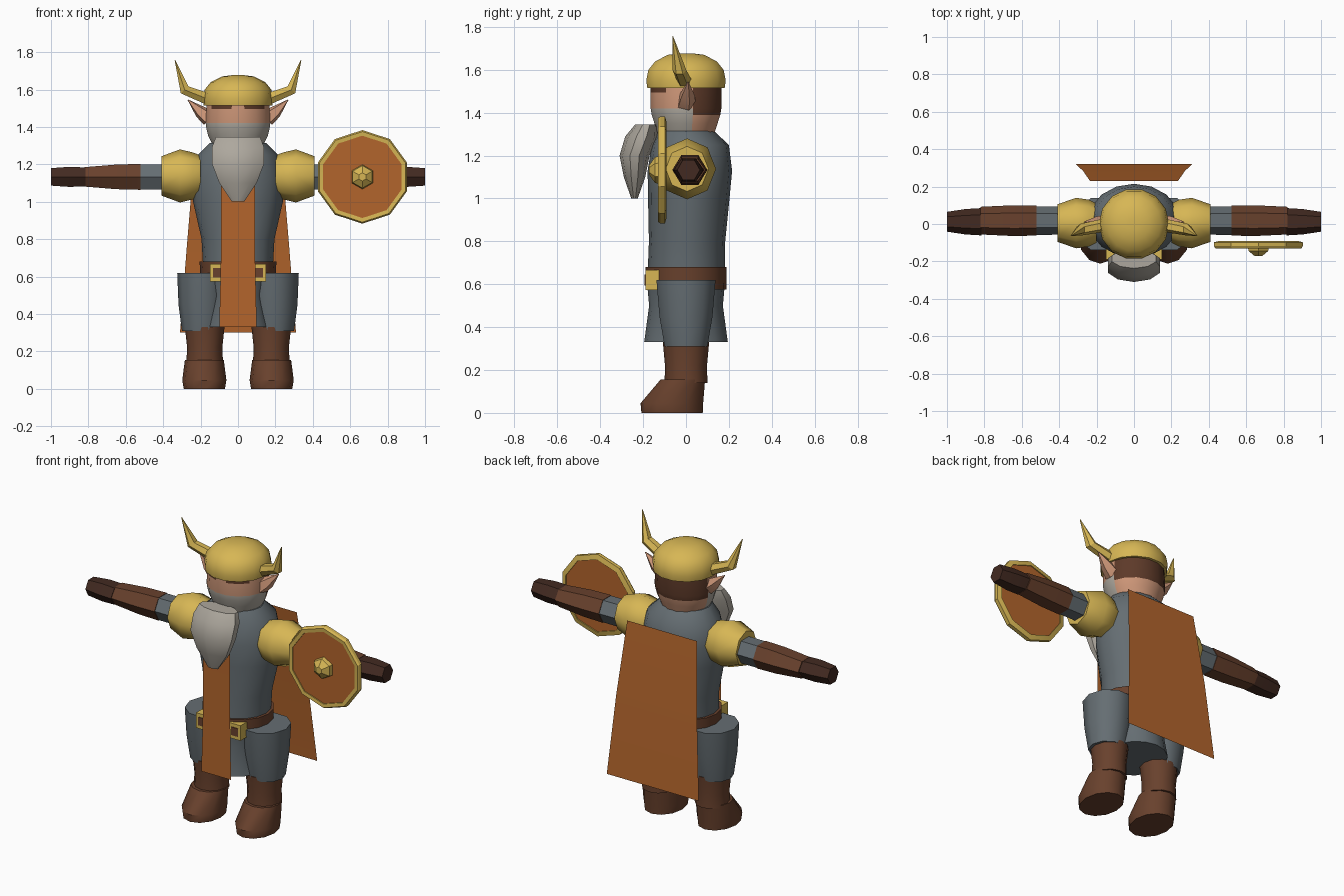
import bpy, bmesh, math
from mathutils import Vector

cube = bpy.data.objects.get("Cube")
if cube:
    bpy.data.objects.remove(cube, do_unlink=True)


def material(name, rgb):
    m = bpy.data.materials.new(name)
    m.use_nodes = True
    m.diffuse_color = (*rgb, 1)
    m.node_tree.nodes["Principled BSDF"].inputs["Base Color"].default_value = (*rgb, 1)
    return m


GOLD = material("gold", (0.68, 0.47, 0.09))
ORANGE = material("orange cloth", (0.45, 0.13, 0.025))
STEEL = material("blue grey", (0.13, 0.155, 0.17))
BEARD = material("beard grey", (0.42, 0.39, 0.34))
LEATHER = material("brown leather", (0.14, 0.053, 0.026))
DARK = material("dark brown", (0.055, 0.023, 0.015))
HAIR = material("hair brown", (0.11, 0.042, 0.022))
SKIN = material("skin", (0.62, 0.31, 0.19))


def finish(name, bm, mats, sharp=40, rule=None):
    """Turn a bmesh into an object, smooth except at sharp edges."""
    bmesh.ops.recalc_face_normals(bm, faces=bm.faces)
    for e in bm.edges:
        e.smooth = e.calc_face_angle(0) < math.radians(sharp)
    for f in bm.faces:
        f.smooth = True
        if rule:
            f.material_index = rule(f.calc_center_median())
    me = bpy.data.meshes.new(name)
    bm.to_mesh(me)
    bm.free()
    for m in mats:
        me.materials.append(m)
    ob = bpy.data.objects.new(name, me)
    bpy.context.collection.objects.link(ob)
    return ob


def skin_rings(bm, rings):
    """Join rings of points with quads and close both ends."""
    loops = [[bm.verts.new(p) for p in ring] for ring in rings]
    n = len(loops[0])
    for a, b in zip(loops, loops[1:]):
        for i in range(n):
            j = (i + 1) % n
            bm.faces.new((a[i], a[j], b[j], b[i]))
    bm.faces.new(loops[0][::-1])
    bm.faces.new(loops[-1])


PLACE = {"x": lambda t, u, v: (t, u, v),
         "y": lambda t, u, v: (u, t, v),
         "z": lambda t, u, v: (u, v, t)}


def loft(name, mats, rings, axis="z", n=12, u0=0, v0=0, phase=0, sharp=40, rule=None):
    """Rings are (position, half size u, half size v, optional v shift)."""
    bm = bmesh.new()
    pts = []
    for t, a, b, *shift in rings:
        c = v0 + (shift[0] if shift else 0)
        angles = [phase + math.tau * i / n for i in range(n)]
        pts.append([PLACE[axis](t, u0 + a * math.cos(q), c + b * math.sin(q)) for q in angles])
    skin_rings(bm, pts)
    return finish(name, bm, mats, sharp, rule)


def tube(name, mat, path, n=6):
    """A tapering tube along (point, radius) pairs."""
    bm = bmesh.new()
    pts = []
    for i, (p, r) in enumerate(path):
        d = Vector(path[min(i + 1, len(path) - 1)][0]) - Vector(path[max(i - 1, 0)][0])
        side = Vector((0, 1, 0))
        up = d.cross(side).normalized()
        pts.append([Vector(p) + r * (math.cos(q) * side + math.sin(q) * up)
                    for q in (math.tau * k / n for k in range(n))])
    skin_rings(bm, pts)
    return finish(name, bm, [mat], 30)


def panel(name, mat, rows):
    """A thin cloth sheet from (z, y, half width) rows."""
    bm = bmesh.new()
    rows = [[bm.verts.new((s * w, y, z)) for s in (-1, 1)] for z, y, w in rows]
    for a, b in zip(rows, rows[1:]):
        bm.faces.new((a[0], a[1], b[1], b[0]))
    return finish(name, bm, [mat])


def box(name, mat, centre, size):
    bm = bmesh.new()
    bmesh.ops.create_cube(bm, size=1)
    for v in bm.verts:
        v.co = Vector(centre) + Vector(c * s for c, s in zip(v.co, size))
    return finish(name, bm, [mat])


# Body, skirt and belt
loft("torso", [STEEL], [(0.62, 0.185, 0.18), (0.80, 0.195, 0.178, 0.005),
                        (1.00, 0.24, 0.19, 0.013), (1.13, 0.245, 0.197, 0.018),
                        (1.25, 0.215, 0.18, 0.02), (1.315, 0.15, 0.13)], n=16)
loft("skirt", [STEEL], [(0.33, 0.18, 0.195), (0.50, 0.145, 0.172), (0.62, 0.18, 0.183)], n=16)
loft("belt", [LEATHER], [(0.575, 0.202, 0.188), (0.68, 0.205, 0.19)], n=16)
box("buckle", GOLD, (0, -0.155, 0.62), (0.30, 0.07, 0.092))
for s in (-1, 1):
    box("buckle_inset", LEATHER, (s * 0.112, -0.19, 0.62), (0.045, 0.008, 0.05))

# Cloth panels
panel("front_cloth", ORANGE, [(1.12, -0.205, 0.09), (0.68, -0.207, 0.092), (0.33, -0.21, 0.10)])
panel("cape", ORANGE, [(1.22, 0.23, 0.235), (0.78, 0.283, 0.272), (0.30, 0.32, 0.31)])


# Head: beard colour at the lower front, hair at the back and brows
def head_colour(c):
    if c.y > 0.04 and c.z > 1.39:
        return 2
    if c.y < 0.01 and c.z < 1.42:
        return 1
    if c.z > 1.495 and c.y < -0.08 and abs(c.x) > 0.02:
        return 2
    return 0


loft("head", [SKIN, BEARD, HAIR],
     [(1.29, 0.13, 0.13), (1.35, 0.162, 0.15), (1.39, 0.172, 0.163), (1.42, 0.176, 0.168),
      (1.495, 0.172, 0.168), (1.53, 0.17, 0.168)], n=16, phase=math.pi / 16, rule=head_colour)
loft("beard", [BEARD], [(1.0, 0.035, 0.015, -0.24), (1.1, 0.105, 0.05, -0.24),
                        (1.2, 0.145, 0.07, -0.24), (1.29, 0.147, 0.076, -0.207),
                        (1.345, 0.125, 0.052, -0.185)], n=10, phase=math.pi / 2)

# Helmet
loft("helmet", [GOLD], [(1.515, 0.184, 0.185), (1.55, 0.188, 0.19), (1.60, 0.178, 0.18),
                        (1.64, 0.145, 0.147), (1.67, 0.085, 0.086), (1.677, 0.03, 0.03)], n=14)

# Paired parts
for s, side in ((1, "left"), (-1, "right")):
    tube(side + "_horn", GOLD, [((s * 0.15, -0.005, 1.545), 0.036),
                                ((s * 0.285, -0.03, 1.598), 0.032),
                                ((s * 0.337, -0.062, 1.757), 0.002)])
    tube(side + "_ear", SKIN, [((s * 0.155, 0.0, 1.445), 0.045),
                               ((s * 0.20, 0.005, 1.48), 0.036),
                               ((s * 0.268, 0.01, 1.545), 0.002)], n=5)

    # Arm segments run outward along x
    def arm(part, mat, rings, n=6, y=0.012, z=1.133, sharp=25):
        loft(side + part, [mat], [(s * x, a, b) for x, a, b in rings], "x", n, y, z, 0, sharp)

    arm("_pauldron", GOLD, [(0.20, 0.105, 0.11), (0.24, 0.125, 0.125),
                            (0.31, 0.135, 0.142), (0.41, 0.10, 0.105)], 8, 0.005, 1.138, 50)
    arm("_upper_arm", STEEL, [(0.36, 0.075, 0.078), (0.525, 0.076, 0.077)], y=0.018)
    arm("_forearm", LEATHER, [(0.52, 0.08, 0.08), (0.65, 0.082, 0.076), (0.82, 0.074, 0.06)], y=0.018)
    arm("_hand", DARK, [(0.815, 0.073, 0.058), (0.90, 0.068, 0.062), (1.0, 0.053, 0.054)])

    # Legs
    loft(side + "_thigh", [STEEL], [(0.31, 0.11, 0.105), (0.45, 0.128, 0.13),
                                    (0.62, 0.135, 0.145)], n=10, u0=s * 0.19)
    loft(side + "_boot_shaft", [LEATHER], [(0.14, 0.098, 0.10), (0.22, 0.094, 0.098),
                                           (0.33, 0.106, 0.108)], u0=s * 0.178)
    loft(side + "_foot", [LEATHER], [(0.0, 0.11, 0.143, -0.065), (0.045, 0.118, 0.146, -0.066),
                                     (0.155, 0.104, 0.104, -0.015)], u0=s * 0.18)

# Round shield on the left arm
AT = dict(axis="y", n=10, u0=0.665, v0=1.133, phase=math.pi / 2)
bm = bmesh.new()
rim = [[(0.665 + r * math.cos(q), y, 1.133 + r * math.sin(q))
        for q in (math.pi / 2 + math.tau * i / 10 for i in range(10))]
       for r, y in ((0.22, -0.128), (0.242, -0.13), (0.25, -0.118),
                    (0.25, -0.098), (0.22, -0.09))]
loops = [[bm.verts.new(p) for p in ring] for ring in rim]
for a, b in zip(loops, loops[1:] + loops[:1]):
    for i in range(10):
        j = (i + 1) % 10
        bm.faces.new((a[i], a[j], b[j], b[i]))
finish("shield_rim", bm, [GOLD], 25)
loft("shield_face", [ORANGE], [(-0.122, 0.222, 0.222), (-0.096, 0.222, 0.222)], **AT)
AT["n"] = 6
loft("shield_boss", [GOLD], [(-0.12, 0.066, 0.066), (-0.145, 0.06, 0.06),
                             (-0.172, 0.022, 0.022)], sharp=25, **AT)
